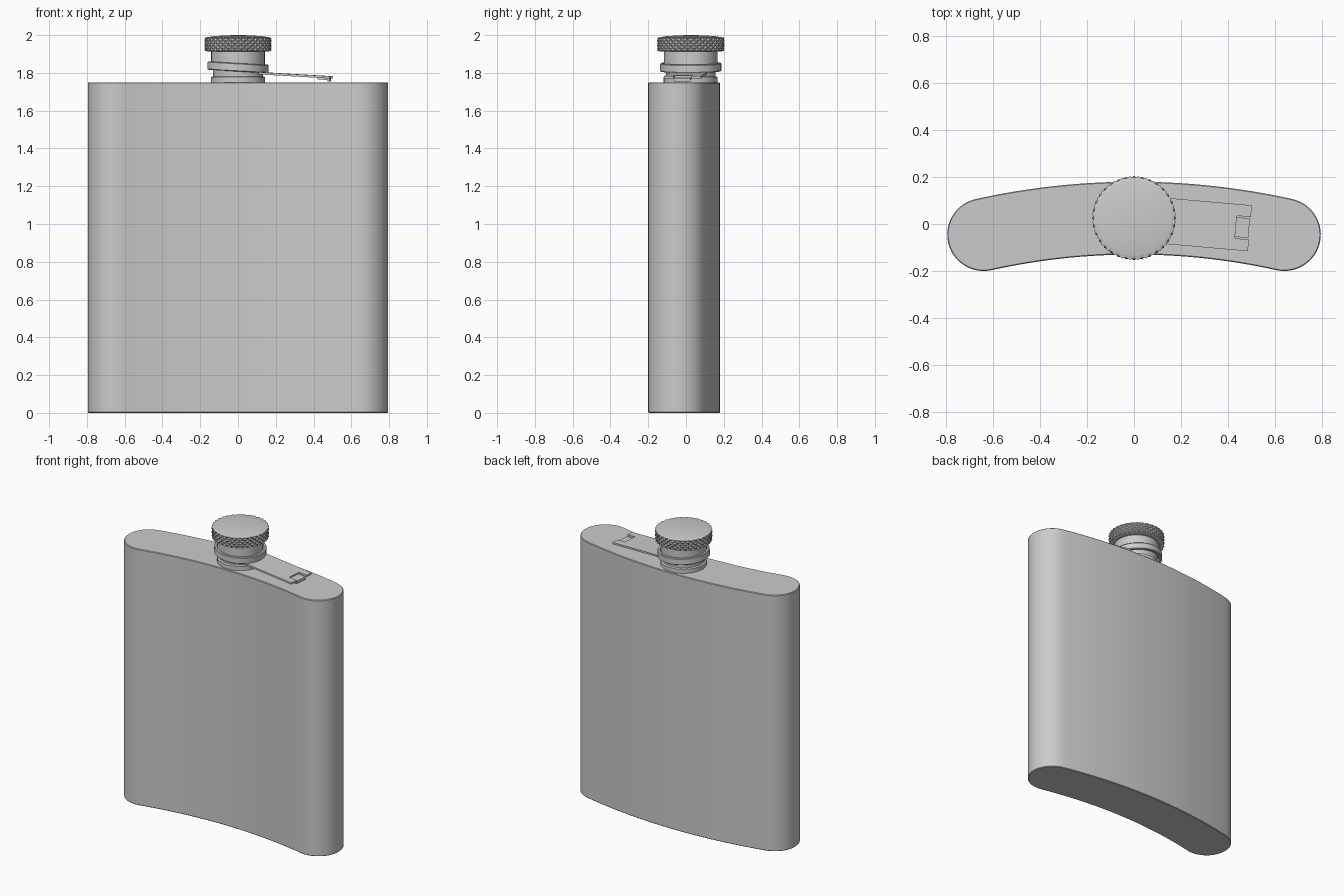
import bpy, bmesh
from math import sin, cos, pi, radians, asin
from mathutils import Matrix

if "Cube" in bpy.data.objects:
    bpy.data.objects.remove(bpy.data.objects["Cube"])

NECK_Y = 0.025


def make_object(name, bm, smooth=True, matrix=None):
    bmesh.ops.recalc_face_normals(bm, faces=bm.faces)
    me = bpy.data.meshes.new(name)
    bm.to_mesh(me)
    bm.free()
    if matrix:
        me.transform(matrix)
    ob = bpy.data.objects.new(name, me)
    bpy.context.collection.objects.link(ob)
    if smooth:
        bpy.ops.object.select_all(action='DESELECT')
        ob.select_set(True)
        bpy.context.view_layer.objects.active = ob
        bpy.ops.object.shade_smooth_by_angle(angle=radians(30))
    return ob


def prism(name, outline, z0, z1, matrix=None, rim=0.0):
    bm = bmesh.new()
    base = bm.faces.new([bm.verts.new((x, y, z0)) for x, y in outline])
    ext = bmesh.ops.extrude_face_region(bm, geom=[base], use_keep_orig=True)
    moved = [g for g in ext['geom'] if isinstance(g, bmesh.types.BMVert)]
    bmesh.ops.translate(bm, verts=moved, vec=(0, 0, z1 - z0))
    if rim:
        edges = [e for e in bm.edges if abs(e.verts[0].co.z - e.verts[1].co.z) < 1e-6]
        bmesh.ops.bevel(bm, geom=edges, offset=rim, segments=1, affect='EDGES')
    return make_object(name, bm, True, matrix)


def lathe(name, profile, sides=64, closed=False, matrix=None, bump=0.0):
    """Spin (radius, z) points; bump alternates the radius for knurling."""
    bm = bmesh.new()
    last = len(profile) - 1
    rings = []
    for j, (r, z) in enumerate(profile):
        ring = []
        for i in range(sides):
            rr = r + (bump if (i + j) % 2 and 0 < j < last else 0)
            a = 2 * pi * i / sides
            ring.append(bm.verts.new((rr * cos(a), rr * sin(a), z)))
        rings.append(ring)
    pairs = list(zip(rings, rings[1:])) + ([(rings[-1], rings[0])] if closed else [])
    for lo, hi in pairs:
        for i in range(sides):
            k = (i + 1) % sides
            bm.faces.new((lo[i], lo[k], hi[k], hi[i]))
    if not closed:
        bm.faces.new(rings[0])
        bm.faces.new(rings[-1])
    if bump:
        bmesh.ops.triangulate(bm, faces=[f for f in bm.faces if len(f.verts) == 4])
    return make_object(name, bm, not bump, matrix)


# Curved body: a band of constant thickness around an arc, with round ends
R, H = 2.96, 0.155
A = asin(0.64 / R)
cy = NECK_Y - R


def arc(x, y, r, a0, a1, n):
    return [(x + r * sin(a0 + (a1 - a0) * i / n), y + r * cos(a0 + (a1 - a0) * i / n))
            for i in range(n + 1)]


ex, ey = R * sin(A), cy + R * cos(A)
outline = arc(0, cy, R + H, -A, A, 32)
outline += arc(ex, ey, H, A, A + pi, 24)[1:]
outline += arc(0, cy, R - H, A, -A, 32)[1:]
outline += arc(-ex, ey, H, pi - A, 2 * pi - A, 24)[1:-1]
prism("flask_body", outline, 0, 1.75, rim=0.004)

# Neck and cap
at_neck = Matrix.Translation((0, NECK_Y, 0))
lathe("neck", [(0.143, 1.745), (0.143, 1.778), (0.132, 1.782), (0.132, 1.86)], matrix=at_neck)
lathe("cap_skirt", [(0.137, 1.835), (0.142, 1.84), (0.142, 1.912), (0.15, 1.92)], matrix=at_neck)
lathe("cap_knurled_grip", [(0.162, 1.914)] +
      [(0.171, 1.918 + 0.0135 * j) for j in range(6)] + [(0.162, 1.989)],
      sides=64, matrix=at_neck, bump=0.008)
lathe("cap_top", [(0.166, 1.982), (0.162, 1.989), (0.13, 1.994), (0.08, 1.998), (0.02, 2.0)],
      matrix=at_neck)

# Tilted retaining collar and hinge strap share one local frame
tilt = (Matrix.Translation((0, NECK_Y, 1.83)) @ Matrix.Rotation(radians(-5), 4, 'Z')
        @ Matrix.Rotation(radians(3.3), 4, 'Y'))
lathe("retaining_collar", [(0.146, -0.022), (0.158, -0.022), (0.162, -0.018),
                           (0.162, 0.018), (0.158, 0.022), (0.146, 0.022)],
      closed=True, matrix=tilt)

# Strap with a notch at its free end, and the small curled hinge tab in it
half = [(0.12, 0.098), (0.497, 0.098), (0.497, 0.048), (0.437, 0.048)]
strap = half + [(x, -y) for x, y in reversed(half)]
prism("hinge_strap", strap, -0.031, -0.019, tilt)
prism("hinge_tab", [(0.43, -0.042), (0.494, -0.042), (0.494, 0.042), (0.43, 0.042)],
      -0.040, -0.028, tilt)
prism("hinge_lip", [(0.482, -0.042), (0.494, -0.042), (0.494, 0.042), (0.482, 0.042)],
      -0.047, -0.036, tilt)
